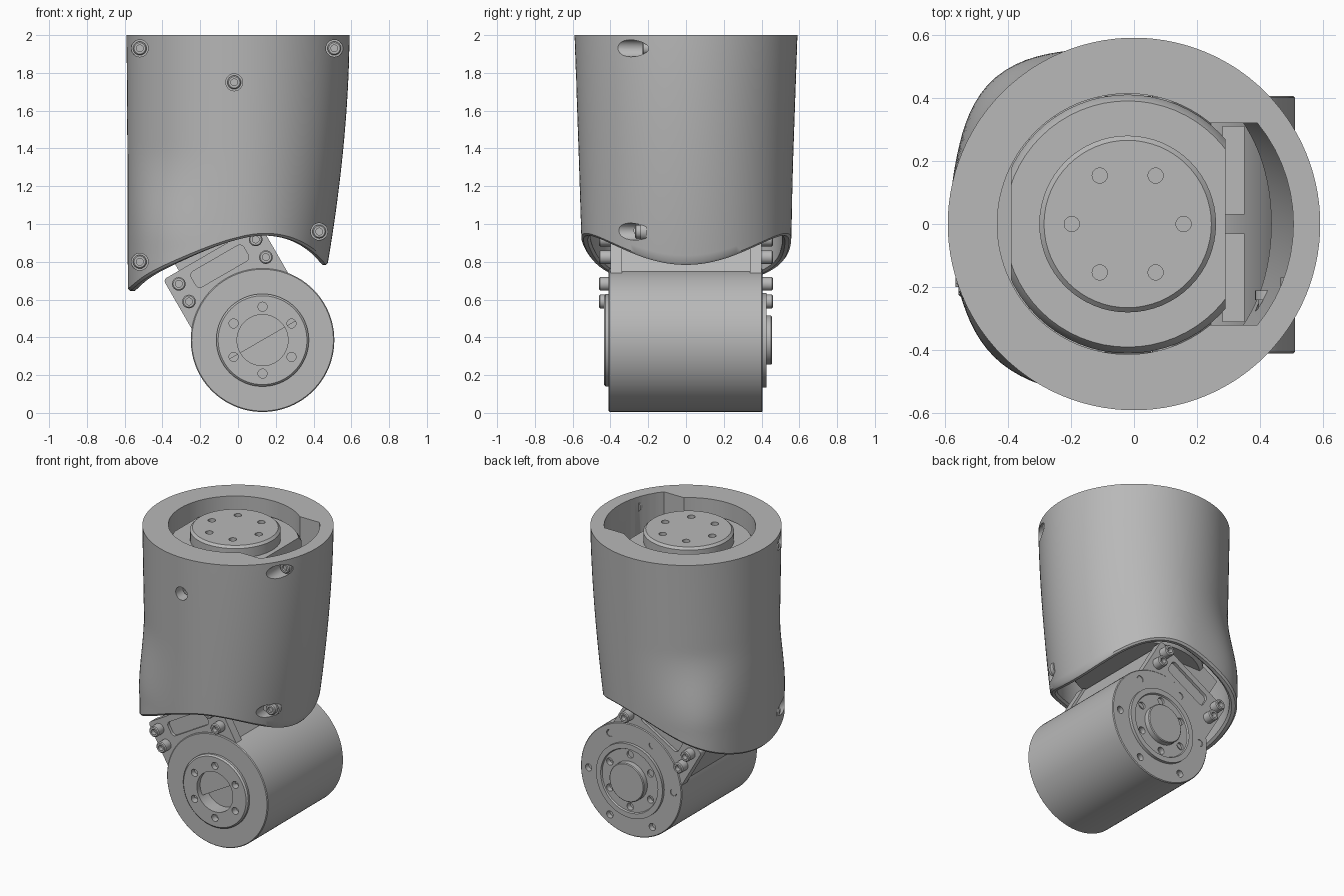
import bpy, bmesh, math
from math import sin, cos, pi, exp
from mathutils import Matrix, Vector

cube = bpy.data.objects.get("Cube")
if cube:
    bpy.data.objects.remove(cube, do_unlink=True)

GREY = (0.48, 0.48, 0.48, 1)
metal = bpy.data.materials.new("grey_metal")
metal.use_nodes = True
metal.diffuse_color = GREY
metal.node_tree.nodes["Principled BSDF"].inputs["Base Color"].default_value = GREY

ALONG_Y = Matrix.Rotation(-pi / 2, 4, "X")   # local z becomes +y
JOINT = Vector((0.13, 0, 0.385))
TILT = Matrix.Translation(JOINT) @ Matrix.Rotation(-pi / 6, 4, "Y")


def at(*p):
    return Matrix.Translation(p)


def finish(name, bm, matrix=Matrix(), angle=35):
    bmesh.ops.transform(bm, matrix=matrix, verts=bm.verts)
    bmesh.ops.recalc_face_normals(bm, faces=bm.faces)
    mesh = bpy.data.meshes.new(name)
    bm.to_mesh(mesh)
    bm.free()
    mesh.materials.append(metal)
    obj = bpy.data.objects.new(name, mesh)
    bpy.context.collection.objects.link(obj)
    smooth(obj, angle)
    return obj


def activate(obj):
    bpy.ops.object.select_all(action="DESELECT")
    obj.select_set(True)
    bpy.context.view_layer.objects.active = obj


def smooth(obj, angle=35):
    activate(obj)
    bpy.ops.object.shade_smooth_by_angle(angle=math.radians(angle))


def lathe(name, profile, matrix=Matrix(), steps=64):
    """Revolve (radius, height) points around local z."""
    bm = bmesh.new()
    vs = [bm.verts.new((r, 0, h)) for r, h in profile]
    es = [bm.edges.new(pair) for pair in zip(vs, vs[1:])]
    bmesh.ops.spin(bm, geom=vs + es, cent=(0, 0, 0), axis=(0, 0, 1), angle=2 * pi, steps=steps)
    bmesh.ops.remove_doubles(bm, verts=bm.verts, dist=1e-5)
    return finish(name, bm, matrix)


def box(name, lo, hi, matrix=Matrix(), bevel=0):
    bm = bmesh.new()
    lo, hi = Vector(lo), Vector(hi)
    bmesh.ops.create_cube(bm, size=1)
    bmesh.ops.transform(bm, matrix=Matrix.Translation((lo + hi) / 2)
                        @ Matrix.Diagonal((*(hi - lo), 1)), verts=bm.verts)
    if bevel:   # round only the edges that run along y
        es = [e for e in bm.edges if abs(e.verts[0].co.y - e.verts[1].co.y) > 1e-4]
        bmesh.ops.bevel(bm, geom=es, offset=bevel, segments=5, affect="EDGES", profile=0.5)
    return finish(name, bm, matrix)


def rods(name, matrices, r, depth):
    """Separate round rods, used as drill cutters."""
    bm = bmesh.new()
    for m in matrices:
        bmesh.ops.create_cone(bm, cap_ends=True, segments=24, radius1=r, radius2=r,
                              depth=depth, matrix=m)
    return finish(name, bm)


def carve(obj, cutter, operation="DIFFERENCE"):
    mod = obj.modifiers.new("cut", "BOOLEAN")
    mod.operation, mod.solver, mod.object = operation, "EXACT", cutter
    activate(obj)
    bpy.ops.object.modifier_apply(modifier=mod.name)
    bpy.data.objects.remove(cutter, do_unlink=True)
    smooth(obj)


def circle(r, count=6, start=0):
    return [(r * cos(start + 2 * pi * i / count), r * sin(start + 2 * pi * i / count))
            for i in range(count)]


def bolt(name, matrix, r=0.036, h=0.06):
    """Socket head bolt, head rising along local z."""
    lathe(name, [(0, 0), (r, 0), (r, h - 0.006), (r - 0.006, h), (r * 0.5, h),
                 (r * 0.5, h * 0.5), (0, h * 0.5)], matrix, 24)


def ramp(v):
    v = min(max(v, 0), 1)
    return v * v * (3 - 2 * v)


# Outer cover: round top, tapering and swelling toward a swept lower edge
def lower_edge(x):
    return 0.93 + 0.238 * x - 0.626 * x**2 - 0.36 * x**3


def cover_point(a, z, inset=0.0):
    f = max(0, (2 - z) / 1.15)
    rx = 0.59 - (0.105 * f**1.8 if cos(a) > 0 else 0.008 * f)
    ry = 0.59 - 0.04 * min(f, 1)
    swell = (0.075 * exp(-((a - 2.3) / 0.42)**2) + 0.045 * exp(-((a - 3.95) / 0.4)**2))
    k = 1 + (swell * ramp((1.4 - z) / 0.5) - inset) / 0.58
    return Vector((rx * cos(a) * k, ry * sin(a) * k, z))


def build_cover():
    bm, n, rows = bmesh.new(), 112, 32
    rings = []
    for j in range(rows + 1):            # outside, top to bottom
        rings.append([(j / rows, 0.0, 0.0)] * n)
    rings.append([(1, 0.012, -0.012)] * n)   # rounded lip
    rings.append([(1, 0.035, -0.012)] * n)
    for j in range(rows, -1, -1):        # inside, bottom to top
        rings.append([(j / rows, 0.05, 0.0)] * n)
    loops = []
    for i, ring in enumerate(rings):
        loop = []
        for s, (t, inset, drop) in enumerate(ring):
            a = 2 * pi * s / n
            z = 2 + (lower_edge(0.57 * cos(a)) - 2) * t
            p = cover_point(a, z, inset)
            p.z += drop
            if i > rows + 2:             # narrow the inside to the top bore
                bore = Vector((-0.02 + 0.413 * cos(a), 0.413 * sin(a), z))
                p = p.lerp(bore, ramp((z - 1.6) / 0.2))
            loop.append(bm.verts.new(p))
        loops.append(loop)
    for la, lb in zip(loops, loops[1:] + loops[:1]):
        for s in range(n):
            bm.faces.new((la[s], la[(s + 1) % n], lb[(s + 1) % n], lb[s]))
    return finish("outer_cover", bm)


cover = build_cover()
pocket = lathe("pocket_cutter", [(0, 1.55), (0.505, 1.55), (0.505, 2.1), (0, 2.1)])
carve(pocket, box("pocket_bounds", (0.2, -0.32, 1.5), (0.6, 0.32, 2.2)), "INTERSECT")
carve(cover, pocket)

# Counterbored cover screws on the front: x, z, seat depth y
SCREWS = [(-0.52, 1.93, -0.19), (0.51, 1.93, -0.2), (-0.02, 1.75, -0.49),
          (-0.52, 0.8, -0.2), (0.43, 0.96, -0.24)]
carve(cover, rods("screw_cutter", [at(x, y - 0.25, z) @ ALONG_Y for x, z, y in SCREWS], 0.045, 0.5))
for x, z, y in SCREWS:
    lathe("screw_seat", [(0, 0), (0.046, 0), (0.046, 0.03), (0, 0.03)], at(x, y, z) @ ALONG_Y, 24)
    bolt("cover_screw", at(x, y, z) @ ALONG_Y @ Matrix.Rotation(pi, 4, "X"), 0.036, 0.03)

# Upper motor: clipped body with a round output disc
body = lathe("upper_motor", [(0, 1.0), (0.39, 1.0), (0.41, 1.03), (0.41, 1.87), (0.39, 1.9), (0, 1.9)],
             at(-0.02, 0, 0))
carve(body, box("clip", (-0.39, -0.6, 0.9), (0.29, 0.6, 2.1)), "INTERSECT")
disc = lathe("upper_output_disc", [(0, 1.85), (0.28, 1.85), (0.28, 1.965), (0.265, 1.98), (0, 1.98)],
             at(-0.02, 0, 0))
carve(disc, rods("drill", [at(x - 0.02, y, 1.98) for x, y in circle(0.177)], 0.024, 0.06))
for side in (-1, 1):
    ys = sorted((0.03 * side, 0.31 * side))
    box("upper_motor_tab", (0.28, ys[0], 1.2), (0.35, ys[1], 1.8))

# Lower motor: stepped drum across the joint
drum = lathe("lower_motor", [
    (0, -0.34), (0.135, -0.34), (0.135, -0.435), (0.235, -0.435), (0.245, -0.425), (0.245, -0.41),
    (0.375, -0.41), (0.38, -0.405), (0.38, 0.4), (0.375, 0.405), (0.25, 0.405), (0.25, 0.425),
    (0.215, 0.425), (0.21, 0.415), (0.13, 0.415), (0.13, 0.45), (0.125, 0.455), (0, 0.455)],
    at(*JOINT) @ ALONG_Y, 96)
for y, r, start in ((-0.43, 0.177, pi / 2), (0.42, 0.177, pi / 2), (0.41, 0.32, 0)):
    spots = [at(JOINT.x + u, y, JOINT.z + v) @ ALONG_Y for u, v in circle(r, 6, start)]
    carve(drum, rods("drill", spots, 0.024, 0.08))

# Tilted bracket joining both motors
box("bracket_core", (-0.28, -0.37, 0), (0.28, 0.37, 0.53), TILT)
box("bracket_neck", (-0.2, -0.27, 0.5), (0.22, 0.27, 0.8), TILT)
for side in (-1, 1):
    ys = sorted((0.34 * side, 0.4 * side))
    plate = box("bracket_plate", (-0.295, ys[0], 0), (0.295, ys[1], 0.54), TILT, 0.02)
    ys = sorted((0.38 * side, 0.5 * side))
    carve(plate, box("slot_cutter", (-0.16, ys[0], 0.405), (0.16, ys[1], 0.5), TILT, 0.025))
    for u in (-0.235, 0.235):
        for v in (0.372, 0.48):
            turn = ALONG_Y if side > 0 else ALONG_Y @ Matrix.Rotation(pi, 4, "X")
            bolt("bracket_bolt", TILT @ at(u, 0.4 * side, v) @ turn)
